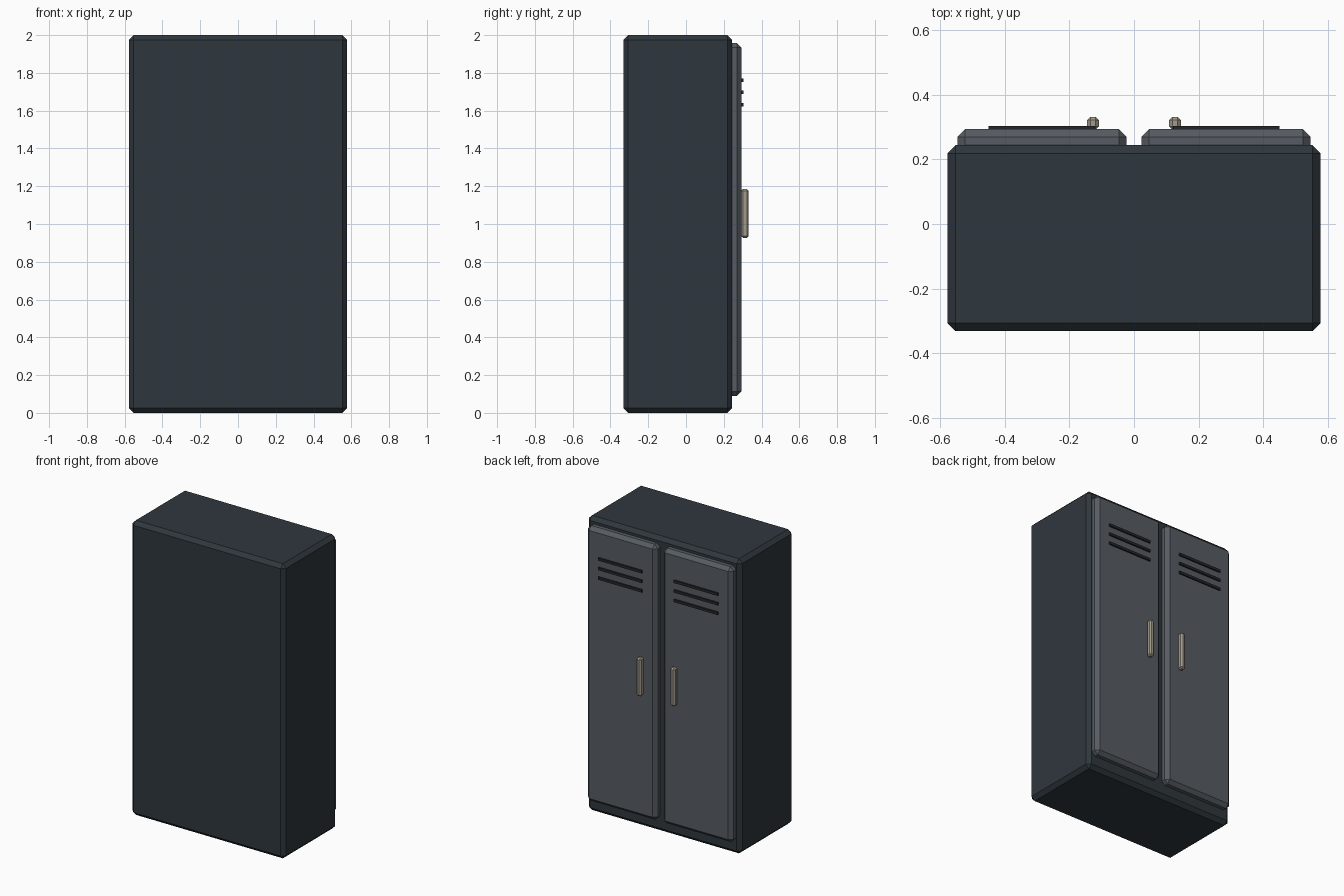
import bpy, bmesh

if "Cube" in bpy.data.objects:
    bpy.data.objects.remove(bpy.data.objects["Cube"])


def material(name, rgb):
    m = bpy.data.materials.new(name)
    m.diffuse_color = (*rgb, 1)
    m.use_nodes = True
    m.node_tree.nodes["Principled BSDF"].inputs["Base Color"].default_value = m.diffuse_color
    return m


body_mat = material("dark_steel", (0.028, 0.038, 0.047))
door_mat = material("grey_steel", (0.095, 0.107, 0.125))
vent_mat = material("vent_dark", (0.016, 0.019, 0.022))
handle_mat = material("warm_metal", (0.36, 0.32, 0.26))


def box(name, x, y, z, mat, bevel=0):
    """Flat-shaded box from (min, max) ranges with a single-segment chamfer."""
    bm = bmesh.new()
    bmesh.ops.create_cube(bm, size=1)
    for v in bm.verts:
        v.co = [(lo + hi) / 2 + c * (hi - lo) for c, (lo, hi) in zip(v.co, (x, y, z))]
    if bevel:
        bmesh.ops.bevel(bm, geom=bm.edges[:], offset=bevel, segments=1,
                        affect='EDGES', profile=0.5)
    mesh = bpy.data.meshes.new(name)
    bm.to_mesh(mesh)
    bm.free()
    mesh.materials.append(mat)
    obj = bpy.data.objects.new(name, mesh)
    bpy.context.collection.objects.link(obj)
    return obj


# Cabinet body
box("cabinet_body", (-0.577, 0.577), (-0.332, 0.244), (0, 2), body_mat, 0.025)

# Two doors on the +y side, each with vents and a handle
for side, s in (("left", -1), ("right", 1)):
    def span(a, b):
        return tuple(sorted((s * a, s * b)))

    box(f"{side}_door", span(0.023, 0.547), (0.219, 0.294), (0.09, 1.958), door_mat, 0.024)
    for i in range(3):
        z = 1.762 - 0.065 * i
        box(f"{side}_vent_{i + 1}", span(0.12, 0.45), (0.286, 0.304),
            (z - 0.009, z + 0.009), vent_mat)
    box(f"{side}_handle", span(0.109, 0.145), (0.292, 0.332), (0.926, 1.186), handle_mat, 0.01)
